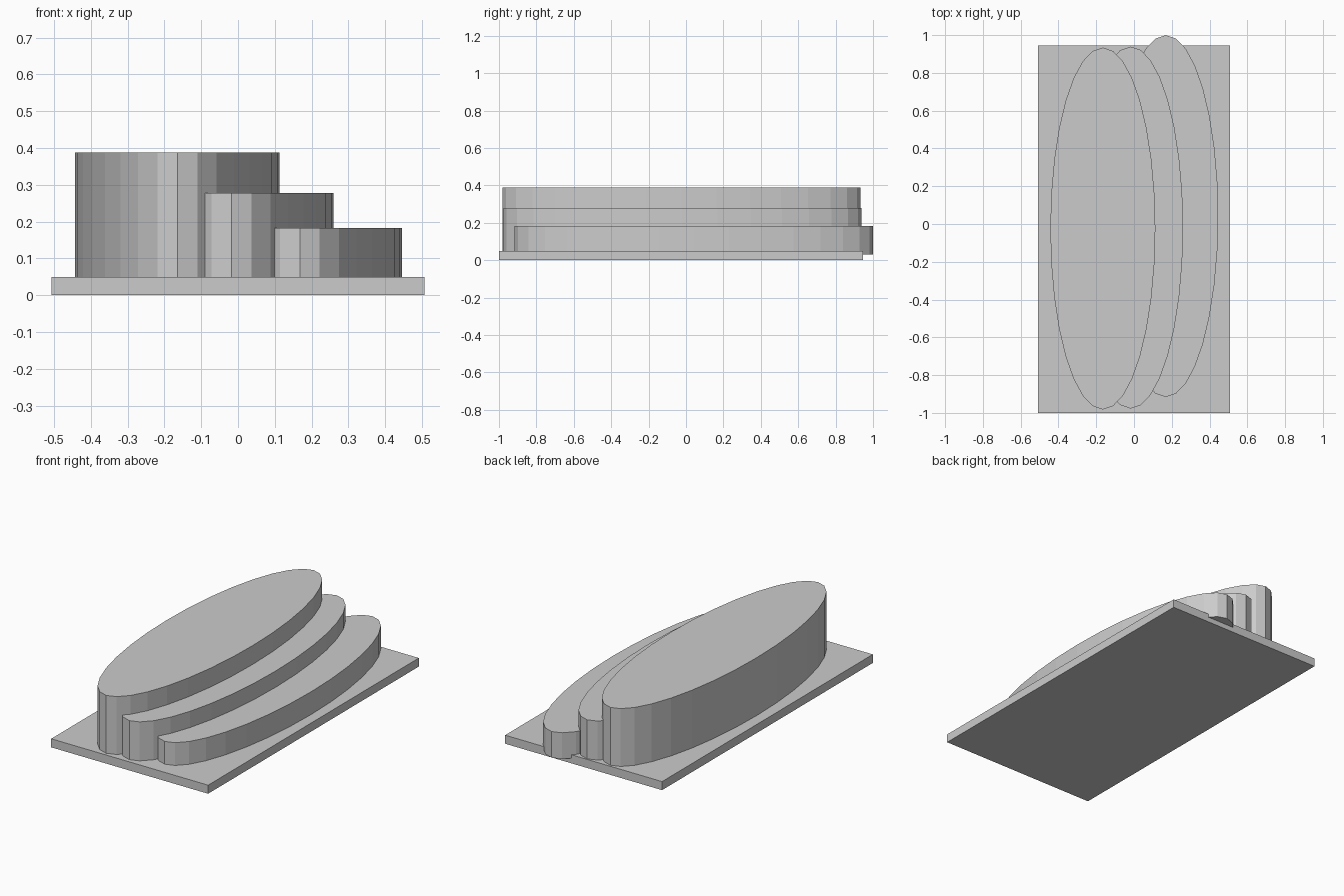
import bpy

if "Cube" in bpy.data.objects:
    bpy.data.objects.remove(bpy.data.objects["Cube"])


def oval_tier(name, x, y, top, bottom=0.03, rx=0.278, ry=0.958):
    """Flat-shaded 32-sided oval block between two heights."""
    bpy.ops.mesh.primitive_cylinder_add(
        vertices=32, radius=1, depth=2, location=(x, y, (top + bottom) / 2))
    ob = bpy.context.object
    ob.name = name
    ob.scale = (rx, ry, (top - bottom) / 2)
    bpy.ops.object.transform_apply(location=False, rotation=False, scale=True)
    return ob


# Rectangular base plate
bpy.ops.mesh.primitive_cube_add(size=1, location=(0, -0.0275, 0.025))
base = bpy.context.object
base.name = "base_plate"
base.scale = (1.014, 1.945, 0.05)
bpy.ops.object.transform_apply(location=False, rotation=False, scale=True)

# Three overlapping oval tiers stepping down to the right
oval_tier("tall_oval", -0.165, -0.024, 0.388)
oval_tier("middle_oval", -0.018, -0.019, 0.278)
oval_tier("low_oval", 0.168, 0.042, 0.183)
